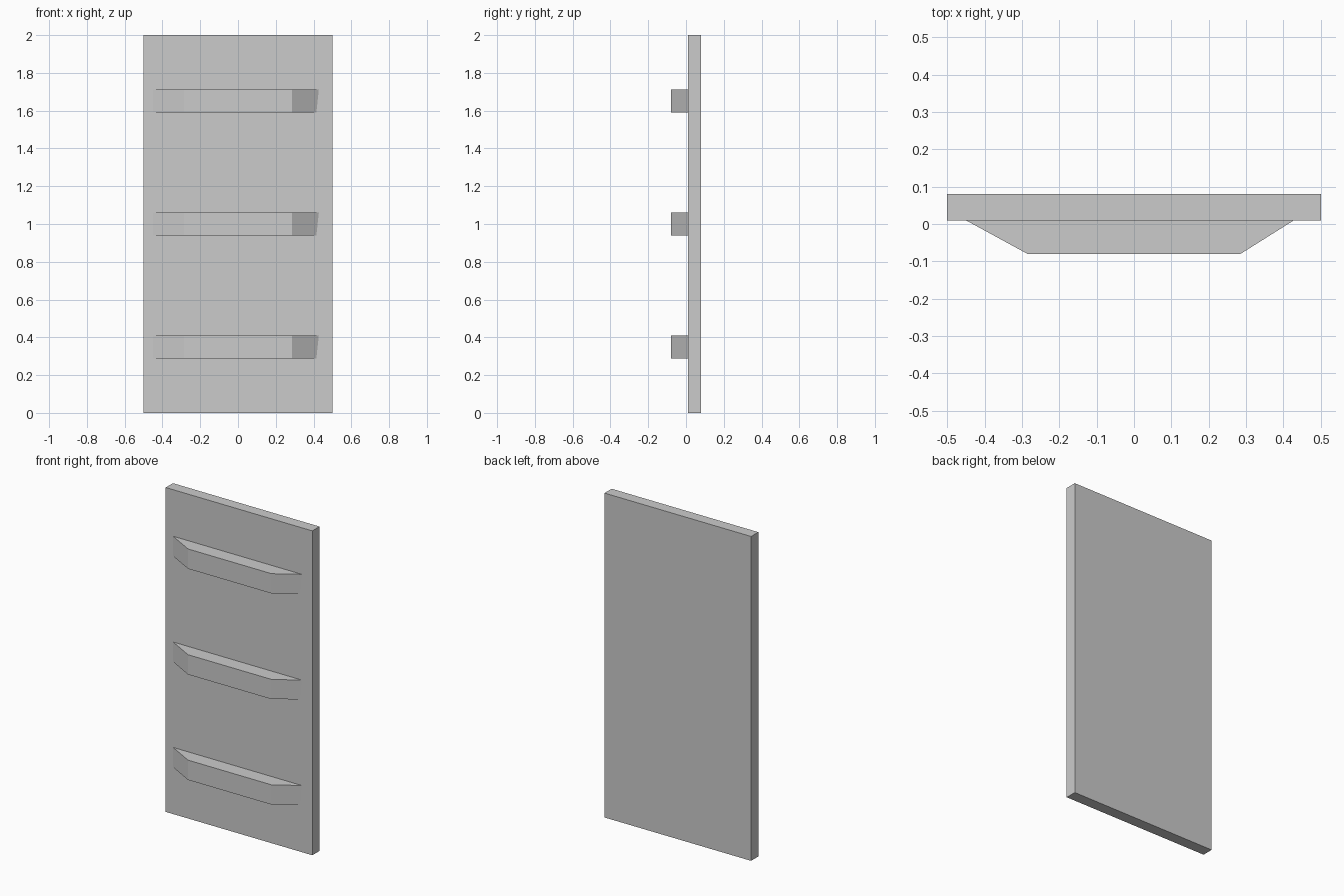
import bpy, bmesh
from mathutils import Vector

if "Cube" in bpy.data.objects:
    bpy.data.objects.remove(bpy.data.objects["Cube"])


def prism(name, lower, upper, z0, z1):
    """Closed solid between a lower and an upper outline (counter-clockwise)."""
    bm = bmesh.new()
    lo = [bm.verts.new((x, y, z0)) for x, y in lower]
    hi = [bm.verts.new((x, y, z1)) for x, y in upper]
    n = len(lo)
    bm.faces.new(lo[::-1])
    bm.faces.new(hi)
    for i in range(n):
        j = (i + 1) % n
        bm.faces.new((lo[i], lo[j], hi[j], hi[i]))
    bmesh.ops.recalc_face_normals(bm, faces=bm.faces)
    mesh = bpy.data.meshes.new(name)
    bm.to_mesh(mesh)
    bm.free()
    obj = bpy.data.objects.new(name, mesh)
    bpy.context.collection.objects.link(obj)
    return obj


FRONT, BACK, BAR_FRONT = 0.01, 0.08, -0.08

# Flat board
board = [(-0.5, FRONT), (0.5, FRONT), (0.5, BACK), (-0.5, BACK)]
prism("board", board, board, 0.0, 2.0)


# Cross bars with slanted ends; the right end is slightly shorter underneath
def bar_outline(right):
    return [(-0.45, FRONT), (-0.285, BAR_FRONT), (0.285, BAR_FRONT), (right, FRONT)]


for name, z in (("lower_bar", 0.35), ("middle_bar", 1.0), ("upper_bar", 1.652)):
    prism(name, bar_outline(0.415), bar_outline(0.428), z - 0.061, z + 0.061)
